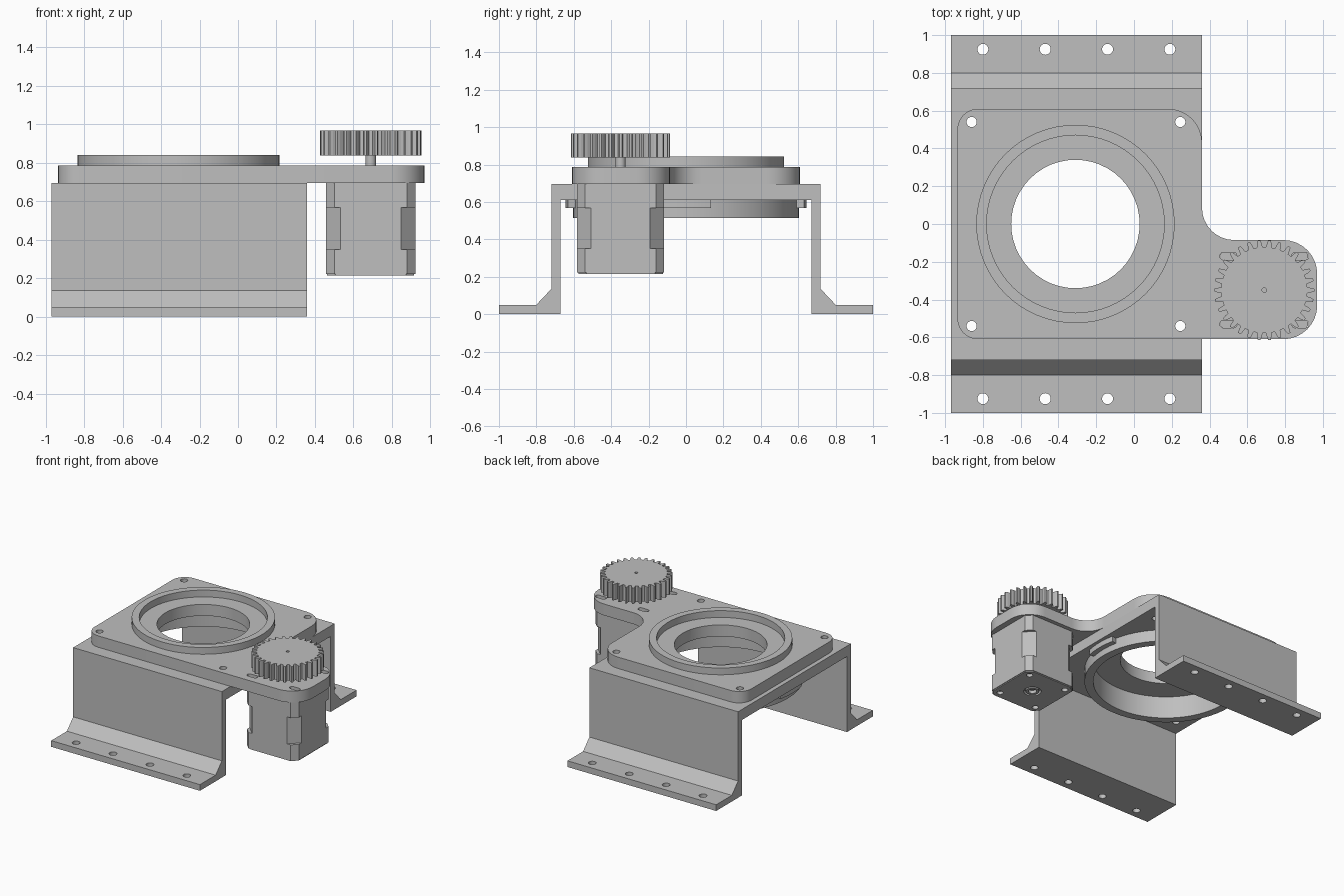
import bpy, bmesh, math
from mathutils import Vector

cube = bpy.data.objects.get("Cube")
if cube:
    bpy.data.objects.remove(cube, do_unlink=True)

grey = bpy.data.materials.new("plain_grey")
grey.use_nodes = True
colour = (0.52, 0.52, 0.52, 1)
grey.diffuse_color = colour
grey.node_tree.nodes["Principled BSDF"].inputs["Base Color"].default_value = colour

HUB = Vector((-0.31, 0))
MOTOR = Vector((0.69, -0.35))


def finish(name, bm):
    bmesh.ops.recalc_face_normals(bm, faces=bm.faces)
    mesh = bpy.data.meshes.new(name)
    bm.to_mesh(mesh)
    bm.free()
    mesh.materials.append(grey)
    obj = bpy.data.objects.new(name, mesh)
    bpy.context.collection.objects.link(obj)
    return obj


def add_prism(bm, outline, z0, z1):
    face = bm.faces.new([bm.verts.new((x, y, z0)) for x, y in outline])
    out = bmesh.ops.extrude_face_region(bm, geom=[face])
    top = [v for v in out["geom"] if isinstance(v, bmesh.types.BMVert)]
    bmesh.ops.translate(bm, verts=top, vec=(0, 0, z1 - z0))


def prism(name, outline, z0, z1):
    bm = bmesh.new()
    add_prism(bm, outline, z0, z1)
    return finish(name, bm)


def circle(c, r, n=48):
    return [(c[0] + r * math.cos(math.tau * i / n),
             c[1] + r * math.sin(math.tau * i / n)) for i in range(n)]


def ring(name, c, r_in, r_out, z0, z1, n=64):
    bm = bmesh.new()
    loops = [[bm.verts.new((x, y, z)) for x, y in circle(c, r, n)]
             for r, z in ((r_in, z0), (r_out, z0), (r_out, z1), (r_in, z1))]
    for k in range(4):
        a, b = loops[k], loops[(k + 1) % 4]
        for i in range(n):
            j = (i + 1) % n
            bm.faces.new((a[i], a[j], b[j], b[i]))
    return finish(name, bm)


def rounded(corners, steps=8):
    # Round each corner (x, y, radius) of a right-angled outline
    pts = []
    for i, (x, y, r) in enumerate(corners):
        p = Vector((x, y))
        u = (Vector(corners[i - 1][:2]) - p).normalized() * r
        v = (Vector(corners[(i + 1) % len(corners)][:2]) - p).normalized() * r
        for s in range(steps + 1):
            t = math.pi / 2 * s / steps
            pts.append(tuple(p + u * (1 - math.sin(t)) + v * (1 - math.cos(t))))
    return pts


def cut(obj, outlines, z0, z1):
    bm = bmesh.new()
    for outline in outlines:
        add_prism(bm, outline, z0, z1)
    cutter = finish(obj.name + "_cutter", bm)
    mod = obj.modifiers.new("holes", "BOOLEAN")
    mod.operation, mod.solver, mod.object = "DIFFERENCE", "EXACT", cutter
    bpy.context.view_layer.update()
    graph = bpy.context.evaluated_depsgraph_get()
    mesh = bpy.data.meshes.new_from_object(obj.evaluated_get(graph))
    obj.modifiers.clear()
    obj.data = mesh
    bpy.data.objects.remove(cutter, do_unlink=True)


def smooth(*objs):
    bpy.ops.object.select_all(action="DESELECT")
    for o in objs:
        o.select_set(True)
    bpy.context.view_layer.objects.active = objs[0]
    bpy.ops.object.shade_smooth_by_angle(angle=math.radians(25))


# Bracket: mirrored bridge profile swept along x
half = [(1, 0), (1, 0.05), (0.80, 0.05), (0.72, 0.135), (0.72, 0.695)]
inner = [(0.67, 0.61), (0.67, 0)]
side = half + [(-y, z) for y, z in reversed(half)]
side += [(-y, z) for y, z in reversed(inner)] + inner
bm = bmesh.new()
face = bm.faces.new([bm.verts.new((-0.97, y, z)) for y, z in side])
out = bmesh.ops.extrude_face_region(bm, geom=[face])
bmesh.ops.translate(bm, vec=(1.33, 0, 0),
                    verts=[v for v in out["geom"] if isinstance(v, bmesh.types.BMVert)])
bracket = finish("bracket", bm)

plate_holes = [circle((x, y), 0.027, 20) for x in (-0.86, 0.245) for y in (-0.54, 0.54)]
foot_holes = [circle((x, y), 0.029, 20)
              for x in (-0.80, -0.47, -0.14, 0.19) for y in (-0.925, 0.925)]
cut(bracket, plate_holes + foot_holes + [circle(HUB, 0.54, 64)], -0.1, 0.9)

# Top plate with the motor arm
plate = prism("top_plate", rounded([
    (-0.935, -0.61, 0.11), (0.97, -0.61, 0.18), (0.97, -0.085, 0.18),
    (0.36, -0.085, 0.17), (0.36, 0.61, 0.18), (-0.935, 0.61, 0.11)]), 0.695, 0.787)
slots = []
for sx in (-1, 1):
    for sy in (-1, 1):
        x, y = MOTOR.x + sx * 0.19, MOTOR.y + sy * 0.18
        slots.append(rounded([(x - 0.045, y - 0.02, 0.018), (x + 0.045, y - 0.02, 0.018),
                              (x + 0.045, y + 0.02, 0.018), (x - 0.045, y + 0.02, 0.018)], 4))
cut(plate, plate_holes + slots + [circle(HUB, 0.34)], 0.6, 0.9)

# Bearing seats above and below
upper_seat = ring("upper_seat", HUB, 0.47, 0.525, 0.78, 0.842)
lower_ring = ring("lower_ring", HUB, 0.54, 0.605, 0.515, 0.615)

# Four curved locking tabs around the lower ring
bm = bmesh.new()
for q in range(4):
    arc = [q * math.pi / 2 + math.radians(a) for a in range(-12, 13, 3)]
    outline = [(HUB.x + 0.645 * math.cos(a), 0.645 * math.sin(a)) for a in arc]
    outline += [(HUB.x + 0.59 * math.cos(a), 0.59 * math.sin(a)) for a in reversed(arc)]
    add_prism(bm, outline, 0.567, 0.612)
tabs = finish("locking_tabs", bm)


# Motor: end caps and a more deeply chamfered middle
def octagon(half_size, chamfer):
    k = half_size - chamfer
    quarter = [(half_size, -k), (half_size, k)]
    pts = []
    for _ in range(4):
        pts += quarter
        quarter = [(-y, x) for x, y in quarter]
    return [(MOTOR.x + x, MOTOR.y + y) for x, y in pts]


motor_top = prism("motor_top_cap", octagon(0.232, 0.043), 0.568, 0.697)
motor_mid = prism("motor_body", octagon(0.232, 0.075), 0.35, 0.568)
motor_end = prism("motor_end_cap", octagon(0.232, 0.043), 0.222, 0.35)
motor_rim = prism("motor_bottom_rim", octagon(0.226, 0.043), 0.215, 0.222)
screws = [circle((MOTOR.x + sx * 0.17, MOTOR.y + sy * 0.17), 0.024, 16)
          for sx in (-1, 1) for sy in (-1, 1)]
for part in (motor_end, motor_rim):
    cut(part, screws + [circle(MOTOR, 0.065, 32)], 0.1, 0.24)
rear_bearing = ring("rear_bearing", MOTOR, 0.03, 0.05, 0.215, 0.245, 32)

# Shaft and pinion
shaft = prism("shaft", circle(MOTOR, 0.027, 24), 0.68, 0.90)
TEETH = 30
outline = []
for t in range(TEETH):
    for r, f in ((0.228, -0.30), (0.25, -0.22), (0.265, -0.12),
                 (0.265, 0.12), (0.25, 0.22), (0.228, 0.30)):
        a = math.tau * (t + f) / TEETH
        outline.append((MOTOR.x + r * math.cos(a), MOTOR.y + r * math.sin(a)))
pinion = prism("pinion", outline, 0.837, 0.967)
cut(pinion, [circle(MOTOR, 0.012, 16)], 0.9, 1.1)

smooth(bracket, plate, upper_seat, lower_ring, tabs, motor_end, motor_rim,
       rear_bearing, shaft)
